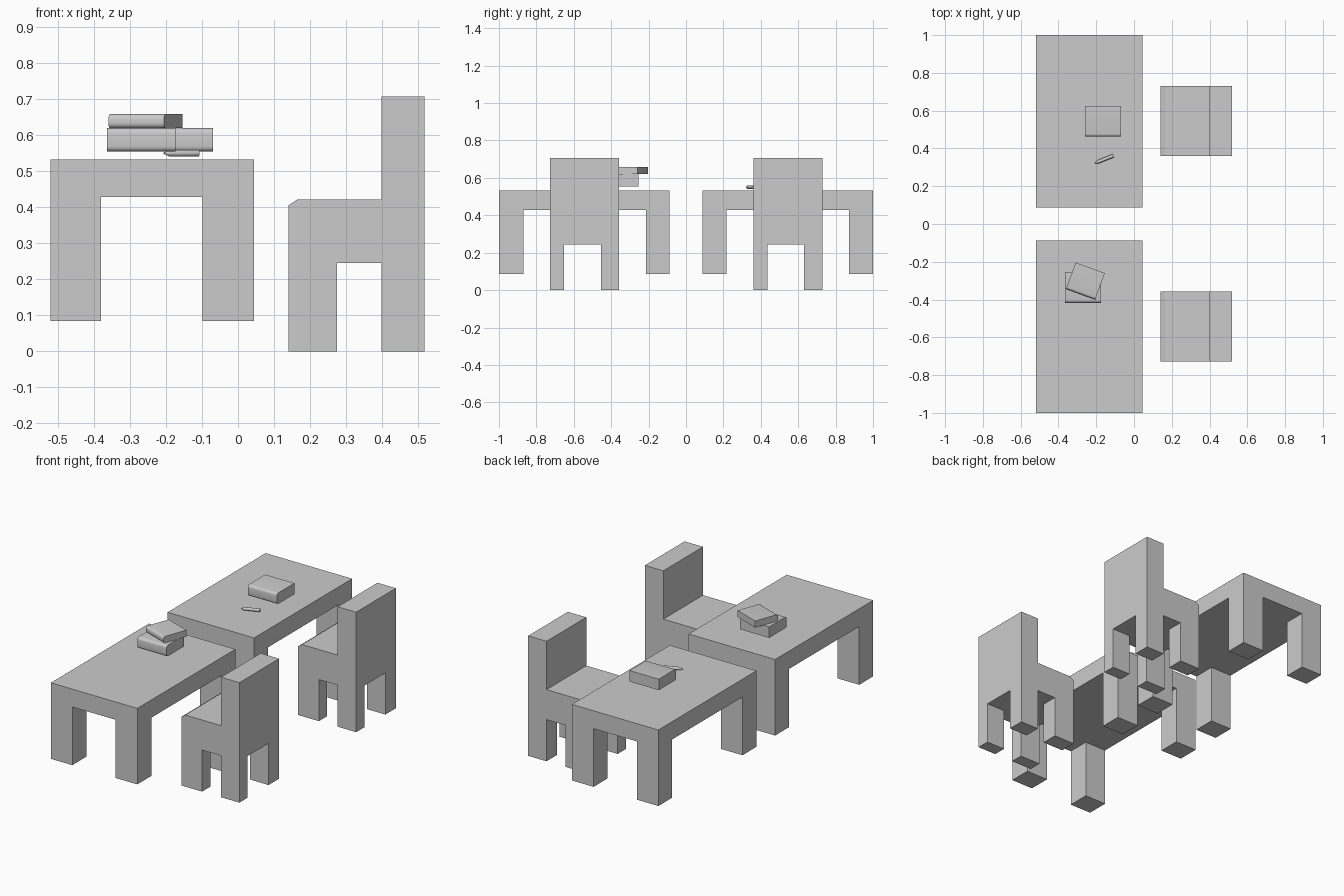
import bpy, bmesh, math
from mathutils import Matrix

if "Cube" in bpy.data.objects:
    bpy.data.objects.remove(bpy.data.objects["Cube"])

SHIFT = 1.087  # distance between the two desk sets along y


def add_object(name, bm):
    bmesh.ops.recalc_face_normals(bm, faces=bm.faces)
    mesh = bpy.data.meshes.new(name)
    bm.to_mesh(mesh)
    bm.free()
    obj = bpy.data.objects.new(name, mesh)
    bpy.context.collection.objects.link(obj)
    return obj


def smooth(obj, angle):
    bpy.ops.object.select_all(action='DESELECT')
    obj.select_set(True)
    bpy.context.view_layer.objects.active = obj
    bpy.ops.object.shade_smooth_by_angle(angle=math.radians(angle))


def block_shell(xs, ys, zs, filled):
    """One closed shell around the filled cells of an uneven grid."""
    axes = (xs, ys, zs)
    size = [len(a) - 1 for a in axes]
    bm = bmesh.new()

    def solid(c):
        return all(0 <= c[i] < size[i] for i in range(3)) and filled(*c)

    for i in range(size[0]):
        for j in range(size[1]):
            for k in range(size[2]):
                if not solid((i, j, k)):
                    continue
                for axis in range(3):
                    for side in (0, 1):
                        n = [i, j, k]
                        n[axis] += 2 * side - 1
                        if solid(n):
                            continue
                        quad = []
                        for u, v in ((0, 0), (1, 0), (1, 1), (0, 1)):
                            c = [i, j, k]
                            c[axis] += side
                            c[(axis + 1) % 3] += u
                            c[(axis + 2) % 3] += v
                            quad.append(bm.verts.new([axes[a][c[a]] for a in range(3)]))
                        bm.faces.new(quad)
    bmesh.ops.remove_doubles(bm, verts=bm.verts, dist=1e-4)
    return bm


def clean(bm):
    bmesh.ops.recalc_face_normals(bm, faces=bm.faces)
    bmesh.ops.dissolve_limit(bm, angle_limit=0.01, verts=bm.verts, edges=bm.edges)


def make_table(name, dy):
    ys = [y + dy for y in (-1.0, -0.87, -0.215, -0.087)]
    bm = block_shell([-0.52, -0.38, -0.098, 0.044], ys, [0.085, 0.428, 0.533],
                     lambda i, j, k: k == 1 or (i != 1 and j != 1))
    clean(bm)
    add_object(name, bm)


def make_chair(name, dy):
    ys = [y + dy for y in (-0.727, -0.651, -0.455, -0.357)]

    def filled(i, j, k):
        if k == 0:
            return i != 2 and j != 1   # legs
        return k == 1 or i == 3        # seat, backrest

    bm = block_shell([0.14, 0.165, 0.275, 0.398, 0.518], ys,
                     [0.0, 0.245, 0.422, 0.707], filled)
    # sloped front lip of the seat
    for v in bm.verts:
        if v.co.x < 0.141 and v.co.z > 0.42:
            v.co.z = 0.405
    clean(bm)
    add_object(name, bm)


def make_book(name, centre, size, angle=0):
    bm = bmesh.new()
    bmesh.ops.create_cube(bm, size=1, matrix=Matrix.Diagonal((*size, 1)))
    # rounded spine along the front
    spine = [e for e in bm.edges
             if all(v.co.y < 0 for v in e.verts)
             and abs(e.verts[0].co.x - e.verts[1].co.x) > 0.01]
    bmesh.ops.bevel(bm, geom=spine, offset=0.014, segments=4, profile=0.5,
                    affect='EDGES')
    bm.transform(Matrix.Translation(centre) @ Matrix.Rotation(math.radians(angle), 4, 'Z'))
    smooth(add_object(name, bm), 35)


def make_pencil(name, centre, angle):
    bm = bmesh.new()
    rings = []
    # (position along pencil, radius), tip first
    for x, r in ((-0.052, 0.002), (-0.034, 0.0095), (0.052, 0.0095)):
        rings.append([bm.verts.new((x, r * math.cos(a * math.pi / 4), r * math.sin(a * math.pi / 4)))
                      for a in range(8)])
    for a, b in zip(rings, rings[1:]):
        for i in range(8):
            j = (i + 1) % 8
            bm.faces.new((a[i], a[j], b[j], b[i]))
    bm.faces.new(rings[0])
    bm.faces.new(rings[-1])
    bm.transform(Matrix.Translation(centre) @ Matrix.Rotation(math.radians(angle), 4, 'Z'))
    smooth(add_object(name, bm), 50)


# Furniture
for label, dy in (("front", 0.0), ("rear", SHIFT)):
    make_table(label + "_table", dy)
    make_chair(label + "_chair", dy)

# Books and pencil on the table tops
make_book("lower_book", (-0.269, -0.336, 0.587), (0.19, 0.162, 0.065))
make_book("upper_book", (-0.257, -0.302, 0.639), (0.164, 0.149, 0.039), -20)
make_book("single_book", (-0.165, 0.544, 0.587), (0.19, 0.162, 0.065))
make_pencil("pencil", (-0.158, 0.342, 0.55), 22)
